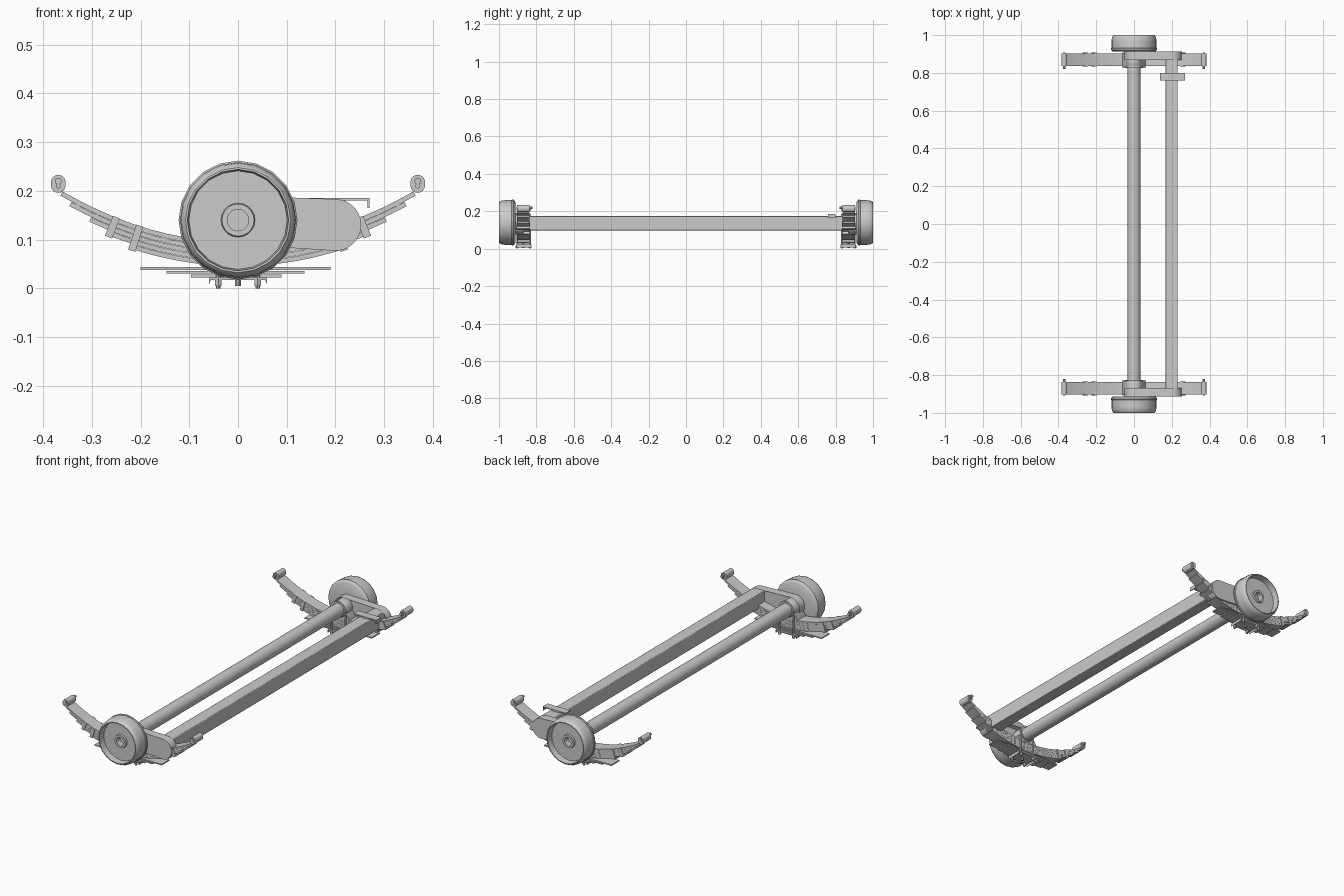
import bpy, bmesh
from math import sin, cos, pi, sqrt, radians, atan, atan2, acos
from mathutils import Matrix

if "Cube" in bpy.data.objects:
    bpy.data.objects.remove(bpy.data.objects["Cube"])

AXLE_Z = 0.14


def finish(name, bm, mirror=True, bevel=0.0):
    bmesh.ops.recalc_face_normals(bm, faces=bm.faces[:])
    me = bpy.data.meshes.new(name)
    bm.to_mesh(me)
    bm.free()
    ob = bpy.data.objects.new(name, me)
    bpy.context.collection.objects.link(ob)
    bpy.ops.object.select_all(action='DESELECT')
    ob.select_set(True)
    bpy.context.view_layer.objects.active = ob
    bpy.ops.object.shade_smooth_by_angle(angle=radians(35))
    if bevel:
        b = ob.modifiers.new("bevel", 'BEVEL')
        b.width, b.segments = bevel, 2
        b.limit_method = 'ANGLE'
    if mirror:
        m = ob.modifiers.new("mirror", 'MIRROR')
        m.use_axis = (False, True, False)
    return ob


def add_profile(bm, pts, y0, y1):
    """Extrude an x-z outline along y; returns the face at y0."""
    a = [bm.verts.new((x, y0, z)) for x, z in pts]
    b = [bm.verts.new((x, y1, z)) for x, z in pts]
    face = bm.faces.new(a)
    bm.faces.new(b[::-1])
    n = len(pts)
    for i in range(n):
        j = (i + 1) % n
        bm.faces.new((a[i], b[i], b[j], a[j]))
    return face


def add_box(bm, x0, x1, y0, y1, z0, z1):
    add_profile(bm, [(x0, z0), (x1, z0), (x1, z1), (x0, z1)], y0, y1)


def circle(x, z, r, n, a0=0.0, a1=2 * pi):
    full = abs(a1 - a0 - 2 * pi) < 1e-6
    return [(x + r * cos(a0 + (a1 - a0) * i / (n if full else n - 1)),
             z + r * sin(a0 + (a1 - a0) * i / (n if full else n - 1))) for i in range(n)]


def add_rod(bm, x, y, z0, z1, r, n=10):
    bmesh.ops.create_cone(bm, cap_ends=True, segments=n, radius1=r, radius2=r,
                          depth=z1 - z0, matrix=Matrix.Translation((x, y, (z0 + z1) / 2)))


def lathe(name, prof, n):
    """Spin (radius, y) points around the axle line."""
    bm = bmesh.new()
    rings = [[bm.verts.new((x, y, z)) for x, z in circle(0, AXLE_Z, r, n)] for r, y in prof]
    for a, b in zip(rings, rings[1:]):
        for i in range(n):
            j = (i + 1) % n
            bm.faces.new((a[i], a[j], b[j], b[i]))
    bm.faces.new(rings[0])
    bm.faces.new(rings[-1])
    return finish(name, bm)


def spring_point(x, d):
    """Point at depth d below the top curve of the spring pack."""
    s = 1.6 * x
    k = sqrt(1 + s * s)
    return x + d * s / k, 0.095 + 0.8 * x * x - d / k


# Axle tube
bm = bmesh.new()
add_profile(bm, circle(0, AXLE_Z, 0.034, 24), -0.92, 0.92)
finish("axle_tube", bm, mirror=False)

# Axle collars at the spring seats
lathe("axle_collar", [(0.033, 0.832), (0.038, 0.832), (0.042, 0.838), (0.042, 0.895),
                      (0.038, 0.903), (0.033, 0.903)], 24)

# Brake drums with recessed outer face and hub bore
lathe("brake_drum", [(0.034, 0.912), (0.108, 0.912), (0.117, 0.917), (0.122, 0.922),
                     (0.122, 0.929), (0.119, 0.932), (0.119, 0.97), (0.117, 0.985),
                     (0.112, 0.996), (0.108, 1.0), (0.104, 1.0), (0.101, 0.967),
                     (0.035, 0.967), (0.033, 0.975), (0.022, 0.975), (0.022, 0.945)], 20)

# Cross beam between the arms
bm = bmesh.new()
add_box(bm, 0.167, 0.231, -0.89, 0.89, 0.098, 0.174)
finish("cross_beam", bm, mirror=False, bevel=0.003)

# Beam bracket, on one side only
bm = bmesh.new()
add_profile(bm, [(0.137, 0.18), (0.266, 0.18), (0.266, 0.165), (0.27, 0.165),
                 (0.27, 0.185), (0.137, 0.185)], 0.76, 0.80)
add_box(bm, 0.18, 0.22, 0.765, 0.795, 0.17, 0.181)
finish("beam_bracket", bm, mirror=False)

# Trailing arms: hull of two circles, hollowed on the inner side
bm = bmesh.new()
tilt = atan2(-0.01, 0.2)
spread = acos((0.05 - 0.053) / sqrt(0.2 ** 2 + 0.01 ** 2))
outline = (circle(0.2, 0.13, 0.053, 16, tilt - spread, tilt + spread)
           + circle(0, AXLE_Z, 0.05, 14, tilt + spread, tilt + 2 * pi - spread))
inner = add_profile(bm, outline, 0.868, 0.912)
bmesh.ops.recalc_face_normals(bm, faces=bm.faces[:])
bmesh.ops.inset_region(bm, faces=[inner], thickness=0.006)
bmesh.ops.translate(bm, verts=inner.verts[:], vec=(0, 0.022, 0))
finish("trailing_arm", bm)

# Curved leaf pack
for i, half in enumerate((0.36, 0.337, 0.293, 0.255, 0.205)):
    bm = bmesh.new()
    xs = [half * (k / 10 - 1) for k in range(21)]
    pts = ([spring_point(x, i * 0.01) for x in xs]
           + [spring_point(x, i * 0.01 + 0.0095) for x in reversed(xs)])
    add_profile(bm, pts, 0.837, 0.903)
    finish("spring_leaf_%d" % (i + 1), bm)

# Flat helper leaves under the pack
bm = bmesh.new()
for x0, x1, z in ((-0.2, 0.19, 0.038), (-0.147, 0.137, 0.030), (-0.097, 0.089, 0.022)):
    add_box(bm, x0, x1, 0.837, 0.903, z, z + 0.006)
finish("helper_leaves", bm)

# Spring end eyes and their pins
bm = bmesh.new()
for x in (-0.369, 0.369):
    add_profile(bm, circle(x, 0.218, 0.015, 9, 0, pi) + circle(x, 0.211, 0.015, 9, pi, 2 * pi),
                0.837, 0.903)
    add_profile(bm, circle(x, 0.22, 0.007, 10), 0.82, 0.907)
    add_profile(bm, circle(x, 0.21, 0.005, 10), 0.83, 0.907)
finish("spring_eyes", bm)

# Rebound clips around the leaves, with bolts beneath
bm = bmesh.new()
for x, depth in ((0.25, 0.043), (0.202, 0.053)):
    for s in (-1, 1):
        a, b = s * (x - 0.007), s * (x + 0.007)
        for y in (0.833, 0.903):
            add_profile(bm, [spring_point(a, -0.001), spring_point(b, -0.001),
                             spring_point(b, depth), spring_point(a, depth)], y, y + 0.004)
        add_profile(bm, [spring_point(a, depth - 0.003), spring_point(b, depth - 0.003),
                         spring_point(b, depth), spring_point(a, depth)], 0.833, 0.907)
finish("rebound_clips", bm)

# Spring seat between axle and leaves
bm = bmesh.new()
add_profile(bm, [(-0.06, 0.093), (0.06, 0.093), (0.06, 0.1), (0.036, 0.135),
                 (-0.036, 0.135), (-0.06, 0.1)], 0.835, 0.905)
finish("spring_seat", bm)

# Clamp plate with down-turned ends
bm = bmesh.new()
add_profile(bm, [(-0.06, 0.006), (-0.056, 0.017), (0.056, 0.017), (0.06, 0.006),
                 (0.06, 0.022), (-0.06, 0.022)], 0.826, 0.907)
finish("clamp_plate", bm)

# U-bolts over the axle, nuts and centre bolt
bm = bmesh.new()
for y in (0.833, 0.903):
    add_profile(bm, circle(0, AXLE_Z, 0.045, 17, 0, pi)
                + circle(0, AXLE_Z, 0.036, 17, pi, 0), y - 0.0045, y + 0.0045)
    for x in (-0.0405, 0.0405):
        add_rod(bm, x, y, 0.0, AXLE_Z, 0.0045)
        add_rod(bm, x, y, 0.005, 0.018, 0.008, 6)
add_rod(bm, 0, 0.87, 0.005, 0.03, 0.006)
finish("u_bolts", bm)
